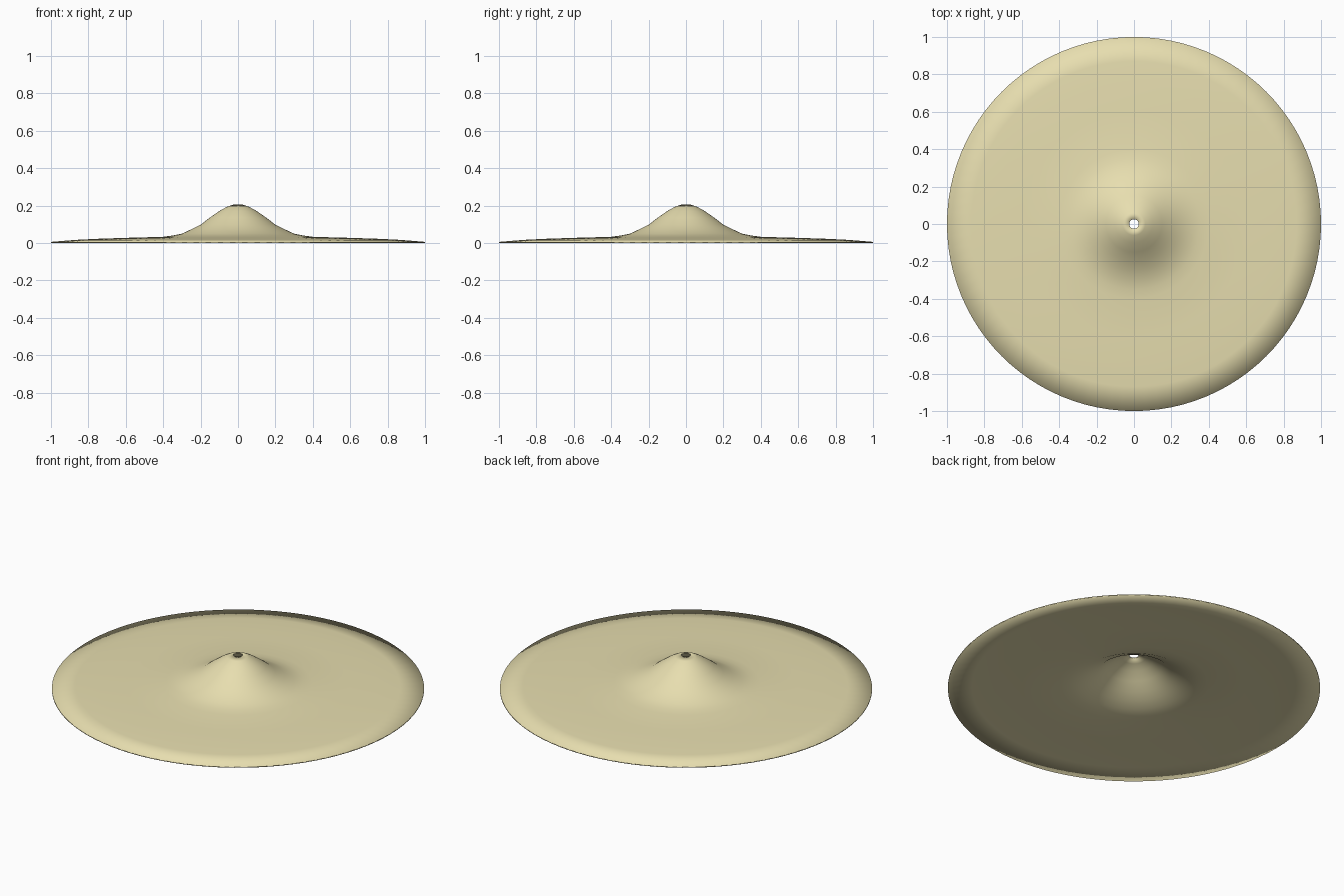
import bpy, bmesh, math

if "Cube" in bpy.data.objects:
    bpy.data.objects.remove(bpy.data.objects["Cube"])

SEGMENTS = 96
THICK = 0.006

# Profile of the top surface: centre hole, bell, bow, edge (radius, height)
top = [(0.025, 0.205), (0.06, 0.193), (0.1, 0.171), (0.15, 0.136), (0.2, 0.098),
       (0.25, 0.073), (0.3, 0.050), (0.35, 0.040), (0.4, 0.033), (0.6, 0.0275),
       (0.75, 0.0225), (0.87, 0.0165), (1.0, 0.006)]
# Closed thin section: top surface outward, underside back inward
section = top + [(r, z - THICK) for r, z in reversed(top)]

bm = bmesh.new()
rings = []
for r, z in section:
    rings.append([bm.verts.new((r * math.cos(2 * math.pi * i / SEGMENTS),
                                r * math.sin(2 * math.pi * i / SEGMENTS), z))
                  for i in range(SEGMENTS)])
for k, a in enumerate(rings):
    b = rings[(k + 1) % len(rings)]
    for i in range(SEGMENTS):
        j = (i + 1) % SEGMENTS
        bm.faces.new((a[i], b[i], b[j], a[j])).smooth = True
bmesh.ops.recalc_face_normals(bm, faces=bm.faces)

mesh = bpy.data.meshes.new("cymbal")
bm.to_mesh(mesh)
bm.free()
cymbal = bpy.data.objects.new("cymbal", mesh)
bpy.context.collection.objects.link(cymbal)

# Brass
brass = bpy.data.materials.new("brass")
brass.diffuse_color = (0.8, 0.73, 0.43, 1)
brass.use_nodes = True
brass.node_tree.nodes["Principled BSDF"].inputs["Base Color"].default_value = brass.diffuse_color
mesh.materials.append(brass)
